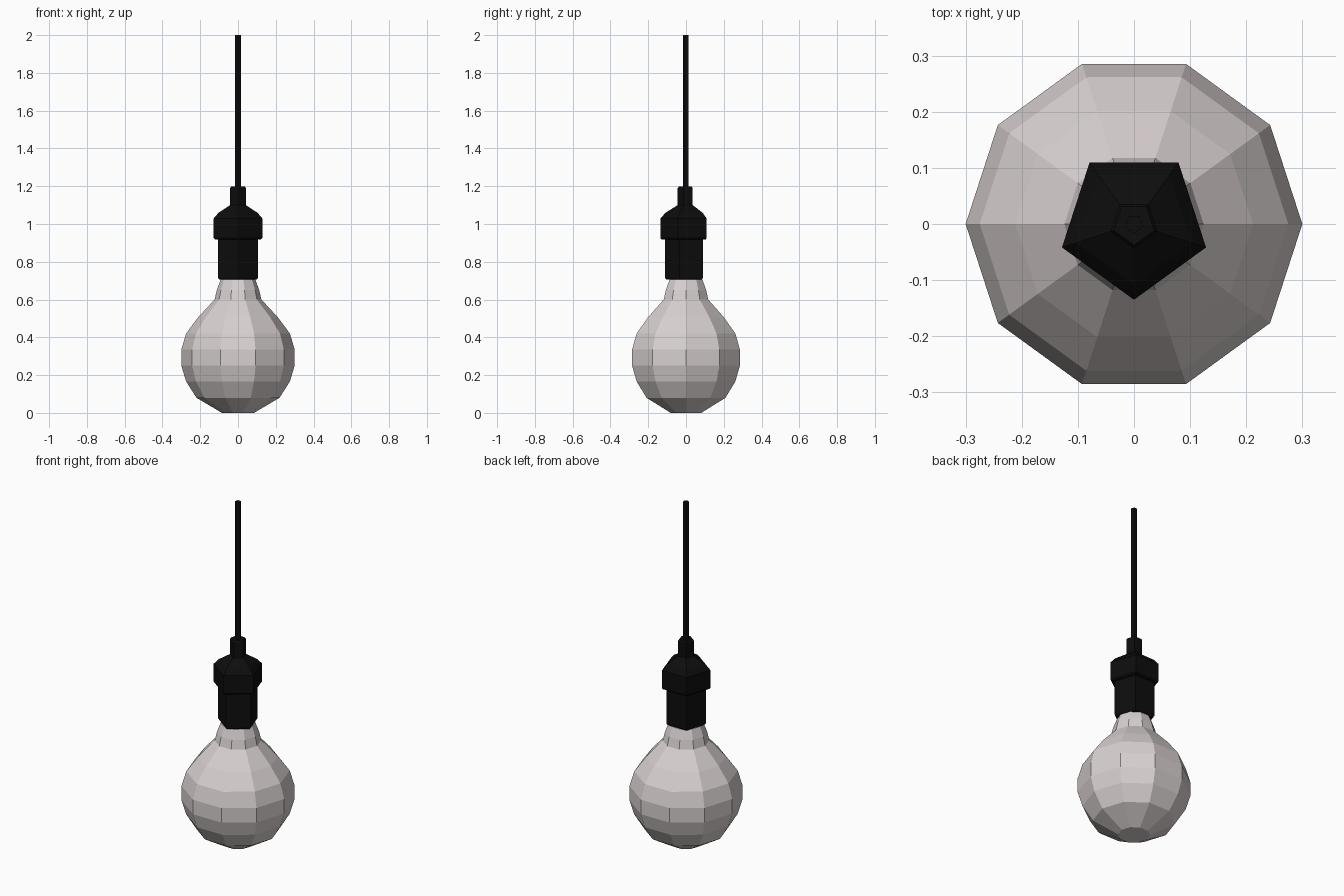
import bpy, bmesh, math

if "Cube" in bpy.data.objects:
    bpy.data.objects.remove(bpy.data.objects["Cube"])


def material(name, rgb):
    m = bpy.data.materials.new(name)
    m.diffuse_color = (*rgb, 1.0)
    m.use_nodes = True
    m.node_tree.nodes["Principled BSDF"].inputs["Base Color"].default_value = m.diffuse_color
    return m


def lathe(name, profile, sides, start_deg, mat):
    """Flat-faced solid of revolution from (radius, z) points, bottom to top."""
    bm = bmesh.new()
    rings = []
    for r, z in profile:
        ring = []
        for i in range(sides):
            a = math.radians(start_deg) + 2 * math.pi * i / sides
            ring.append(bm.verts.new((r * math.cos(a), r * math.sin(a), z)))
        rings.append(ring)
    for low, high in zip(rings, rings[1:]):
        for i in range(sides):
            j = (i + 1) % sides
            bm.faces.new((low[i], low[j], high[j], high[i]))
    bm.faces.new(rings[0][::-1])
    bm.faces.new(rings[-1])
    mesh = bpy.data.meshes.new(name)
    bm.to_mesh(mesh)
    bm.free()
    mesh.materials.append(mat)
    obj = bpy.data.objects.new(name, mesh)
    bpy.context.collection.objects.link(obj)
    return obj


glass = material("pale_glass", (0.69, 0.63, 0.63))
black = material("black_plastic", (0.004, 0.004, 0.004))

# Ten-sided globe bulb with a short neck
lathe("bulb", [(0.085, 0.0), (0.22, 0.08), (0.275, 0.167), (0.30, 0.25),
               (0.30, 0.335), (0.275, 0.42), (0.212, 0.505), (0.124, 0.60),
               (0.112, 0.65), (0.092, 0.705)], 10, 0, glass)

# Five-sided lamp holder: sleeve, then collar with sloped shoulder
lathe("socket_sleeve", [(0.104, 0.705), (0.111, 0.715), (0.111, 0.92)],
      5, -90, black)
lathe("socket_collar", [(0.128, 0.918), (0.135, 0.925), (0.135, 1.03),
                        (0.108, 1.06), (0.044, 1.10)], 5, -90, black)

# Cord grip and hanging cord
lathe("cord_grip", [(0.044, 1.09), (0.044, 1.19), (0.038, 1.198)],
      5, -90, black)
lathe("cord", [(0.017, 1.18), (0.017, 2.0)], 5, -90, black)
